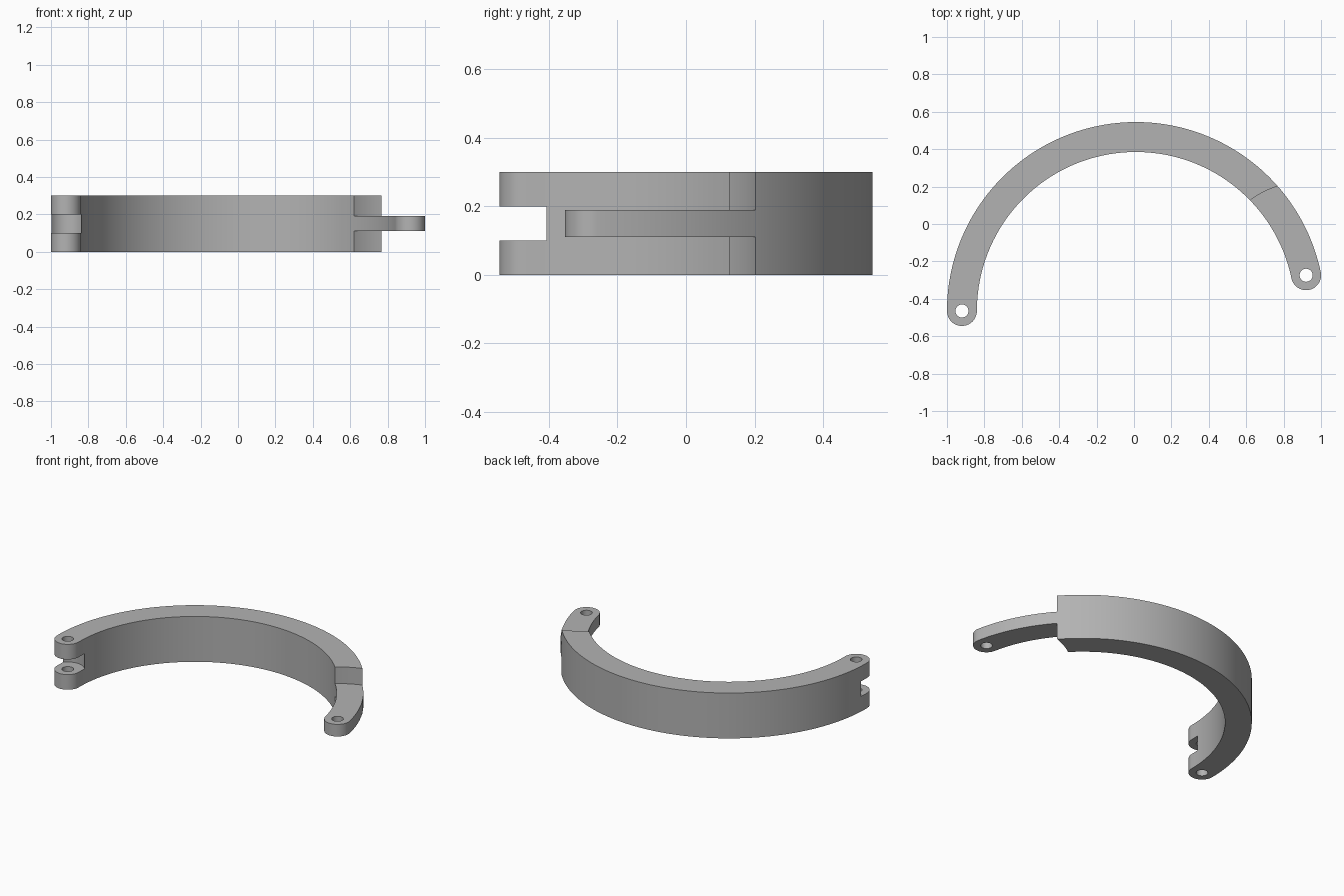
import bpy
import bmesh
from math import radians, cos, sin, pi
from mathutils import Vector

cube = bpy.data.objects.get("Cube")
if cube:
    bpy.data.objects.remove(cube, do_unlink=True)

CENTRE = Vector((0.01, -0.465))
MID_R, HALF_W, HEIGHT = 0.93, 0.08, 0.3
START, END = radians(11.85), pi      # hinge angles, arm end and fork end


def polar(c, r, a):
    return c + Vector((cos(a), sin(a))) * r


def arc(c, r, a0, a1, n):
    return [polar(c, r, a0 + (a1 - a0) * i / n) for i in range(n + 1)]


def prism(name, outline, z0, z1):
    """Extrude a flat outline into a solid object."""
    bm = bmesh.new()
    base = bm.faces.new([bm.verts.new((p.x, p.y, z0)) for p in outline])
    top = bmesh.ops.extrude_face_region(bm, geom=[base])["geom"]
    verts = [g for g in top if isinstance(g, bmesh.types.BMVert)]
    bmesh.ops.translate(bm, verts=verts, vec=(0, 0, z1 - z0))
    bmesh.ops.recalc_face_normals(bm, faces=bm.faces)
    mesh = bpy.data.meshes.new(name)
    bm.to_mesh(mesh)
    bm.free()
    obj = bpy.data.objects.new(name, mesh)
    bpy.context.collection.objects.link(obj)
    return obj


def cut_disc(target, c, r, z0, z1, n):
    """Remove a cylinder from the target."""
    cutter = prism("cutter", arc(c, r, 0, 2 * pi, n)[:-1], z0, z1)
    cutter.hide_render = True
    mod = target.modifiers.new("cut", "BOOLEAN")
    mod.operation = "DIFFERENCE"
    mod.solver = "EXACT"
    mod.object = cutter
    bpy.context.view_layer.objects.active = target
    bpy.ops.object.modifier_apply(modifier=mod.name)
    bpy.data.objects.remove(cutter, do_unlink=True)


arm_pivot = polar(CENTRE, MID_R, START)
fork_pivot = polar(CENTRE, MID_R, END)

# Curved band with rounded ends
outline = arc(CENTRE, MID_R + HALF_W, START, END, 96)
outline += arc(fork_pivot, HALF_W, END, END + pi, 24)[1:-1]
outline += arc(CENTRE, MID_R - HALF_W, END, START, 96)
outline += arc(arm_pivot, HALF_W, START - pi, START, 24)[1:-1]
band = prism("hinged_band", outline, 0, HEIGHT)

# Thin arm: clear the space above and below it around its hinge
cut_disc(band, arm_pivot, 0.5, -0.1, 0.11, 128)
cut_disc(band, arm_pivot, 0.5, 0.19, 0.4, 128)

# Fork slot
cut_disc(band, fork_pivot, 0.1, 0.1, 0.2, 64)

# Pin holes
for pivot in (arm_pivot, fork_pivot):
    cut_disc(band, pivot, 0.035, -0.1, 0.4, 32)

# Plain grey finish
grey = bpy.data.materials.new("plain_grey")
grey.use_nodes = True
colour = (0.45, 0.45, 0.45, 1)
grey.diffuse_color = colour
grey.node_tree.nodes["Principled BSDF"].inputs["Base Color"].default_value = colour
band.data.materials.clear()
band.data.materials.append(grey)
for poly in band.data.polygons:
    poly.material_index = 0

bpy.ops.object.select_all(action="DESELECT")
band.select_set(True)
bpy.context.view_layer.objects.active = band
bpy.ops.object.shade_smooth_by_angle(angle=radians(30))
